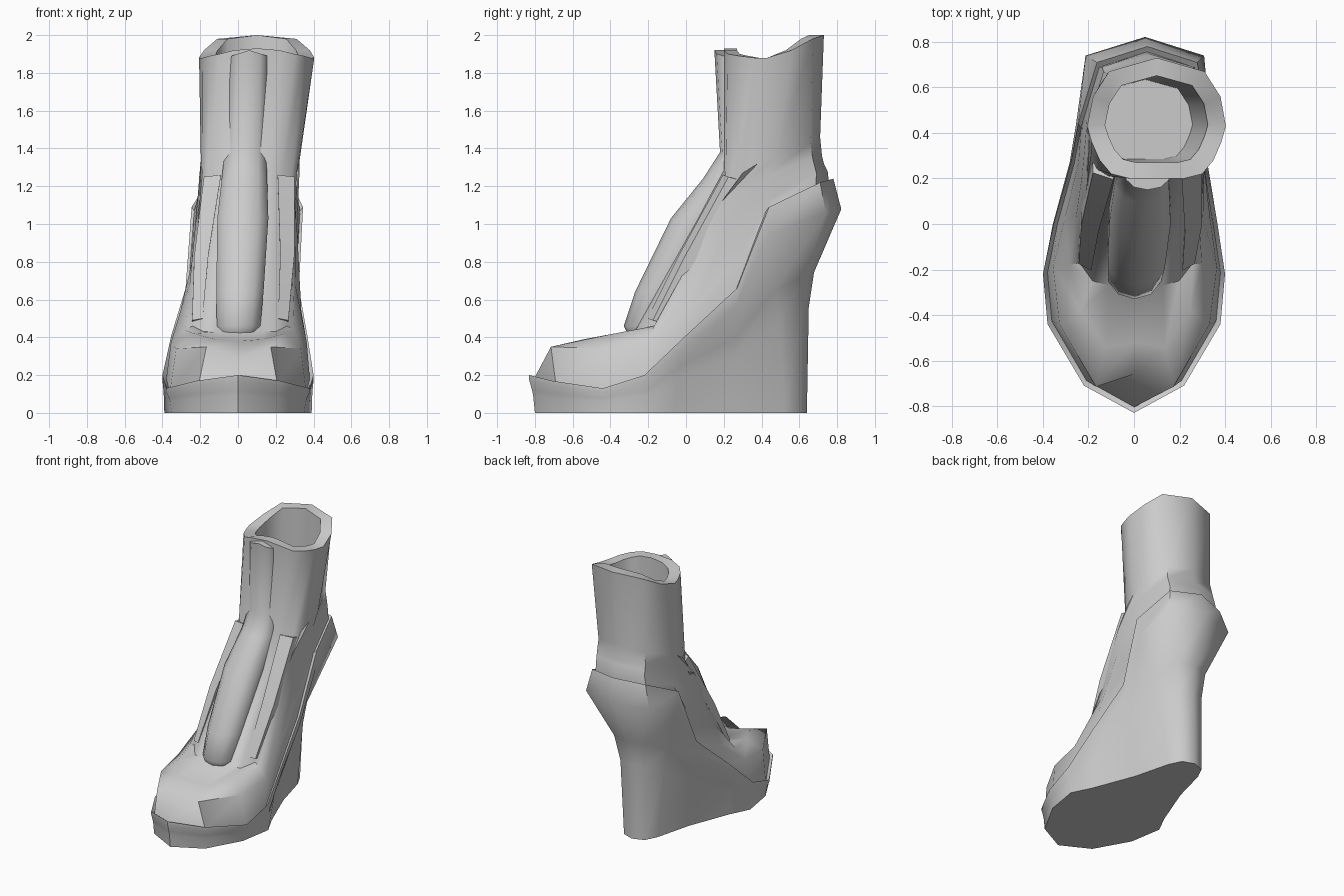
import bpy, bmesh, math
from mathutils import Vector

if "Cube" in bpy.data.objects:
    bpy.data.objects.remove(bpy.data.objects["Cube"])


def lean(p):
    # the ankle drifts to +x as it rises
    x, y, z = p
    return Vector((x + 0.1 * min(1, max(0, (z - 0.3) / 1.6)), y, z))


def full(half):
    # mirror a toe-to-heel half outline into a closed ring
    return list(half) + [(-x, y, z) for x, y, z in half[-2:0:-1]]


def loft(name, rings, cap_start=False, cap_end=False, angle=52, shear=True):
    bm = bmesh.new()
    rows = [[bm.verts.new(lean(p) if shear else Vector(p)) for p in r] for r in rings]
    n = len(rows[0])
    for a, b in zip(rows, rows[1:]):
        for i in range(n):
            j = (i + 1) % n
            bm.faces.new((a[i], a[j], b[j], b[i]))
    if cap_start:
        bm.faces.new(rows[0][::-1])
    if cap_end:
        bm.faces.new(rows[-1])
    bmesh.ops.recalc_face_normals(bm, faces=bm.faces)
    me = bpy.data.meshes.new(name)
    bm.to_mesh(me)
    bm.free()
    ob = bpy.data.objects.new(name, me)
    bpy.context.collection.objects.link(ob)
    bpy.ops.object.select_all(action='DESELECT')
    bpy.context.view_layer.objects.active = ob
    ob.select_set(True)
    bpy.ops.object.shade_smooth_by_angle(angle=math.radians(angle))
    return ob


def inset(ring, s, dz):
    return [(x * s, y * (s + 0.02), z + dz) for x, y, z in ring]


# wedge sole with heel cup
bottom = [(0, -.80, 0), (.21, -.69, 0), (.35, -.44, 0), (.39, -.20, 0), (.32, -.06, 0),
          (.20, .25, 0), (.13, .52, 0), (.085, .61, 0), (0, .64, 0)]
rim = [(0, -.83, .20), (.22, -.71, .17), (.38, -.44, .13), (.40, -.22, .20), (.36, .0, .41),
       (.30, .27, .66), (.295, .44, 1.09), (.22, .71, 1.22), (0, .78, 1.24)]


def between(tz, txy, heel_txy):
    out = []
    for i, (a, b) in enumerate(zip(bottom, rim)):
        t = heel_txy if i > 6 else txy
        out.append((a[0] + (b[0] - a[0]) * t, a[1] + (b[1] - a[1]) * t, b[2] * tz))
    return out


sole_rings = [bottom, between(.45, .3, .07), between(.6, .5, .27), between(.87, 1.0, 1.3),
              rim, inset(rim, .93, -.03)]
loft("wedge_sole", [full(r) for r in sole_rings], cap_start=True)

# upper: toe vamp with open toe dip, quarters, ankle cuff and inner lining
toe = [(0, -.66, .29), (.17, -.715, .35), (.33, -.44, .34), (.36, -.19, .37), (.32, .02, .54),
       (.275, .27, .80), (.265, .46, 1.14), (.20, .69, 1.27), (0, .75, 1.28)]
crown = [(0, -.52, .38), (.13, -.54, .39), (.24, -.38, .42), (.29, -.18, .44), (.28, .02, .68),
         (.27, .22, .98), (.265, .43, 1.20), (.20, .68, 1.31), (0, .73, 1.32)]
opening = [(0, -.28, .43), (.12, -.27, .43), (.19, -.25, .43), (.25, -.17, .46), (.255, .02, .80),
           (.255, .19, 1.12), (.265, .42, 1.25), (.20, .67, 1.35), (0, .72, 1.36)]
ankle = [(0, .20, 1.30), (.10, .20, 1.28), (.17, .21, 1.25), (.22, .24, 1.22), (.25, .30, 1.27),
         (.26, .38, 1.32), (.26, .48, 1.36), (.19, .66, 1.43), (0, .71, 1.46)]
top = [(0, .20, 1.93), (.12, .20, 1.92), (.20, .22, 1.90), (.25, .28, 1.89), (.285, .36, 1.88),
       (.305, .43, 1.88), (.28, .56, 1.92), (.21, .67, 1.98), (0, .73, 2.0)]
lip = [(x * .74, .45 + (y - .45) * .72, z) for x, y, z in top]
lining = [(x * .68, .45 + (y - .45) * .66, 1.1) for x, y, z in top]
upper = [inset(rim, .95, -.02), toe, crown, opening, ankle, top, lip, lining]
loft("shoe_upper", [full(r) for r in upper], cap_end=True)

# padded tongue running up the instep
path = [(-.31, .42, .105), (-.33, .46, .115), (-.27, .64, .125), (-.08, 1.03, .135),
        (.09, 1.24, .12), (.18, 1.38, .11), (.15, 1.89, .095)]
arch = [(-1, .9), (-1, .45), (-.62, .12), (0, 0), (.62, .12), (1, .45), (1, .9), (0, 1)]
tongue = []
for y, z, w in path:
    d = .10 if z > 1.3 else .17
    cx = -.015 + .075 * z / 1.9
    tongue.append([(cx + u * w, y + v * d, z + (.03 * (1 - abs(u)) if z > 1.8 else 0)) for u, v in arch])
loft("tongue", tongue, True, True, shear=False)

# thin side flaps along the opening, merging into the cuff
for side, tag in ((1, "right"), (-1, "left")):
    flap = []
    for y, z, xi, xo in ((-.17, .49, .20, .255), (.0, .83, .19, .265), (.23, 1.25, .15, .24)):
        flap.append([(side * xi, y - .035, z + .01), (side * xo, y - .005, z),
                     (side * xo, y + .06, z - .02), (side * xi, y + .05, z - .01)])
    loft(tag + "_lace_flap", flap, True, True)
